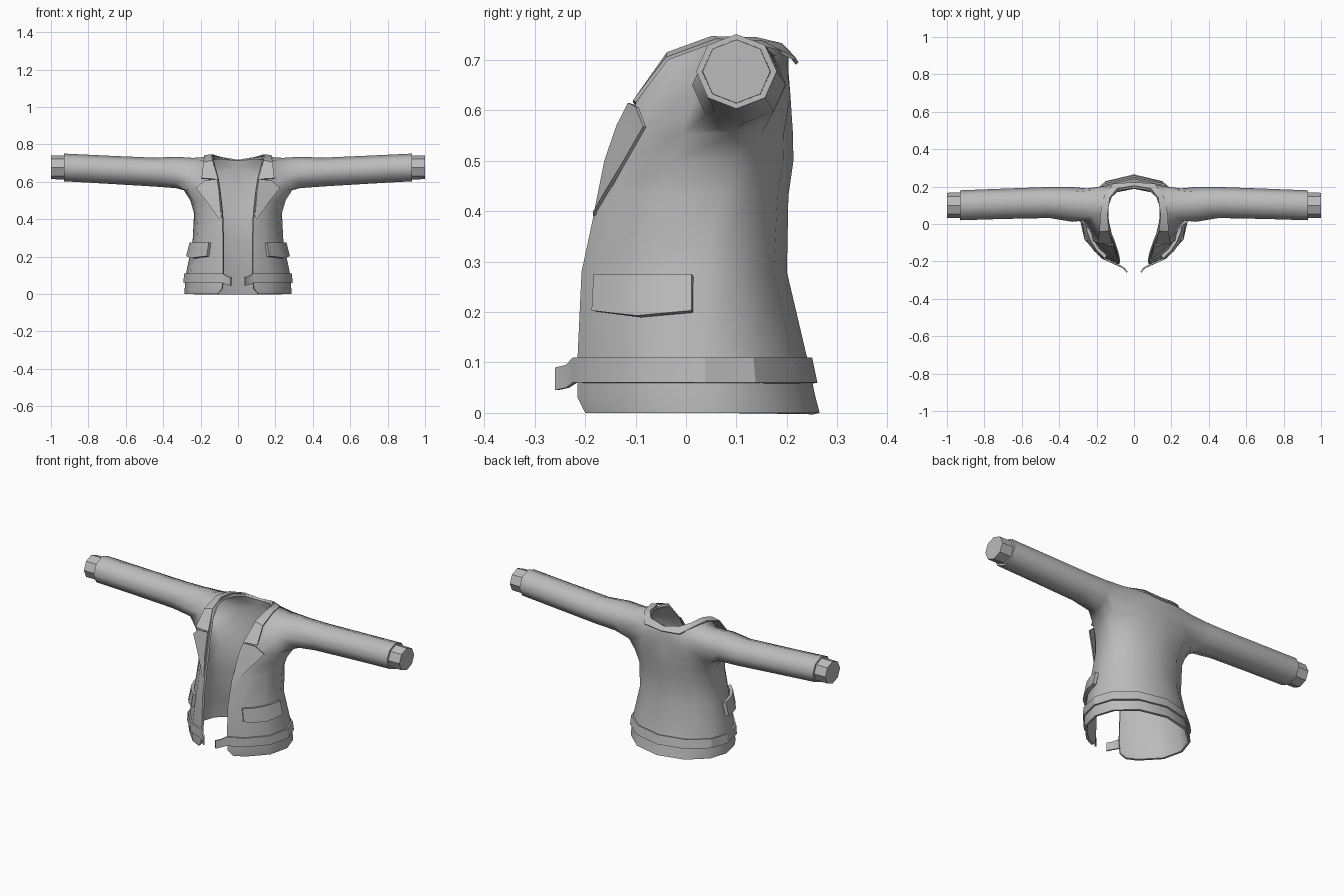
import bpy, bmesh, math

cube = bpy.data.objects.get("Cube")
if cube:
    bpy.data.objects.remove(cube, do_unlink=True)

fabric = bpy.data.materials.new("grey_fabric")
fabric.use_nodes = True
GREY = (0.5, 0.5, 0.5, 1)
fabric.diffuse_color = GREY
fabric.node_tree.nodes["Principled BSDF"].inputs["Base Color"].default_value = GREY

# Torso sections: height, half width, front y, back y, opening edge x, centre y
SECTIONS = [
    (0, .285, -.20, .265, .11, .03),
    (.03, .285, -.215, .257, .085, .03),
    (.11, .278, -.215, .24, .08, .03),
    (.28, .243, -.207, .20, .08, .03),
    (.43, .235, -.175, .203, .085, .06),
    (.50, .255, -.15, .213, .092, .08),
    (.555, .29, -.13, .212, .098, .095),
]
ANGLES = [None, 36, 65, 92, 118, 148, 180]   # None is the opening edge


def section(z):
    """Interpolated torso section at a height."""
    for low, high in zip(SECTIONS, SECTIONS[1:]):
        if z <= high[0]:
            t = (z - low[0]) / (high[0] - low[0])
            return [a + (b - a) * t for a, b in zip(low, high)]
    return SECTIONS[-1]


def torso_point(z, degrees, out=0):
    """Point on the torso, with the angle counted from the front."""
    z, width, front, back, edge, mid = section(z)
    start = math.asin(edge / width)
    a = start if degrees is None else math.radians(degrees)
    depth = (mid - front) / math.cos(start) if math.cos(a) > 0 else back - mid
    x = 0 if degrees == 180 else (width + out) * math.sin(a)
    return (x, mid - (depth + out) * math.cos(a), z)


def add_rows(bm, rows):
    return [[bm.verts.new(p) for p in row] for row in rows]


def skin(bm, rows, closed=False, skip=()):
    """Join neighbouring rows of vertices with quads."""
    for r, (low, high) in enumerate(zip(rows, rows[1:])):
        n = len(low)
        for c in range(n if closed else n - 1):
            if (r, c) not in skip:
                d = (c + 1) % n
                bm.faces.new((low[c], low[d], high[d], high[c]))


def octagon(x, y, z, ry, rz):
    turns = [math.radians(225 + 45 * k) for k in range(8)]
    return [(x, y + ry * math.cos(a), z + rz * math.sin(a)) for a in turns]


def finish(name, bm, thickness=0, smooth=50):
    """Mirror, thicken and shade a half-built part."""
    bmesh.ops.delete(bm, geom=[v for v in bm.verts if not v.link_faces], context='VERTS')
    mesh = bpy.data.meshes.new(name)
    bm.to_mesh(mesh)
    bm.free()
    mesh.materials.append(fabric)
    obj = bpy.data.objects.new(name, mesh)
    bpy.context.collection.objects.link(obj)
    bpy.ops.object.select_all(action='DESELECT')
    obj.select_set(True)
    bpy.context.view_layer.objects.active = obj
    mirror = obj.modifiers.new("mirror", 'MIRROR')
    mirror.use_clip = True
    bpy.ops.object.modifier_apply(modifier=mirror.name)
    if thickness:
        solid = obj.modifiers.new("thickness", 'SOLIDIFY')
        solid.thickness = thickness
        solid.offset = -1
        bpy.ops.object.modifier_apply(modifier=solid.name)
    bpy.ops.object.shade_smooth_by_angle(angle=math.radians(smooth))
    return obj


def strip(name, rows, thickness, smooth=30):
    bm = bmesh.new()
    skin(bm, add_rows(bm, rows))
    return finish(name, bm, thickness, smooth)


# Torso with shoulders, armholes and sleeves in one shell
rows = [[torso_point(s[0], a) for a in ANGLES] for s in SECTIONS]
arm = len(rows) - 1
rows += [
    # chest beside the armhole
    [(.108, -.10, .62), (.18, -.06, .625), (.25, .02, .635), (.29, .1, .64),
     (.25, .19, .64), (.13, .207, .63), (0, .207, .63)],
    # shoulder line
    [(.125, -.06, .68), (.175, -.01, .69), (.22, .04, .705), (.24, .1, .728),
     (.22, .18, .71), (.12, .20, .69), (0, .203, .68)],
    # neckline
    [(.135, -.03, .715), (.14, .01, .725), (.14, .05, .735), (.14, .09, .735),
     (.12, .15, .733), (.08, .19, .725), (0, .203, .715)],
]
body = bmesh.new()
grid = add_rows(body, rows)
hole = [(r, c) for r in (arm, arm + 1) for c in (2, 3)]
skin(body, grid, skip=hole)
low, mid, top = grid[arm:arm + 3]
armhole = [low[2], low[3], low[4], mid[4], top[4], top[3], top[2], mid[2]]
sleeve = add_rows(body, [
    octagon(.33, .105, .650, .093, .084),
    octagon(.45, .115, .652, .083, .077),
    octagon(.70, .108, .665, .081, .075),
    octagon(.93, .10, .677, .080, .074),
])
skin(body, [armhole] + sleeve, closed=True)
finish("jacket_body", body, .012)

# Closed cuffs at the sleeve ends
cuff = bmesh.new()
rings = add_rows(cuff, [octagon(.90, .1, .677, .068, .064),
                        octagon(1, .1, .677, .067, .063)])
skin(cuff, rings, closed=True)
cuff.faces.new(rings[-1])
finish("cuffs", cuff, smooth=30)

# Belt around the waist, with loose ends bending forward
belt = []
for z, tip_z in ((.06, .045), (.11, .09)):
    ends = [(.04, -.26, tip_z), (.06, -.238, tip_z + .005)]
    belt.append(ends + [torso_point(z, a, .01) for a in ANGLES])
strip("belt", belt, .009)

# Pocket flaps
flap_angles = (37, 50, 62, 74, 86)
drops = (.203, .198, .193, .198, .203)
flap = [[torso_point(z, a, .019) for z, a in zip(drops, flap_angles)],
        [torso_point(.275, a, .016) for a in flap_angles]]
strip("pocket_flaps", flap, .018)

# Turned-down collar
collar = [
    [(.195, -.105, .62), (.185, -.04, .705), (.18, .06, .742),
     (.16, .15, .738), (.11, .217, .705), (0, .223, .695)],
    [(.115, -.105, .615), (.135, -.038, .715), (.142, .05, .747),
     (.13, .14, .745), (.09, .19, .733), (0, .205, .718)],
]
strip("collar", collar, .007)

# Notched lapels
lapel = [
    [(.088, -.184, .39), (.10, -.184, .40)],
    [(.098, -.162, .50), (.165, -.13, .49)],
    [(.104, -.138, .57), (.225, -.085, .568)],
    [(.112, -.115, .615), (.18, -.10, .607)],
]
strip("lapels", lapel, .007)
